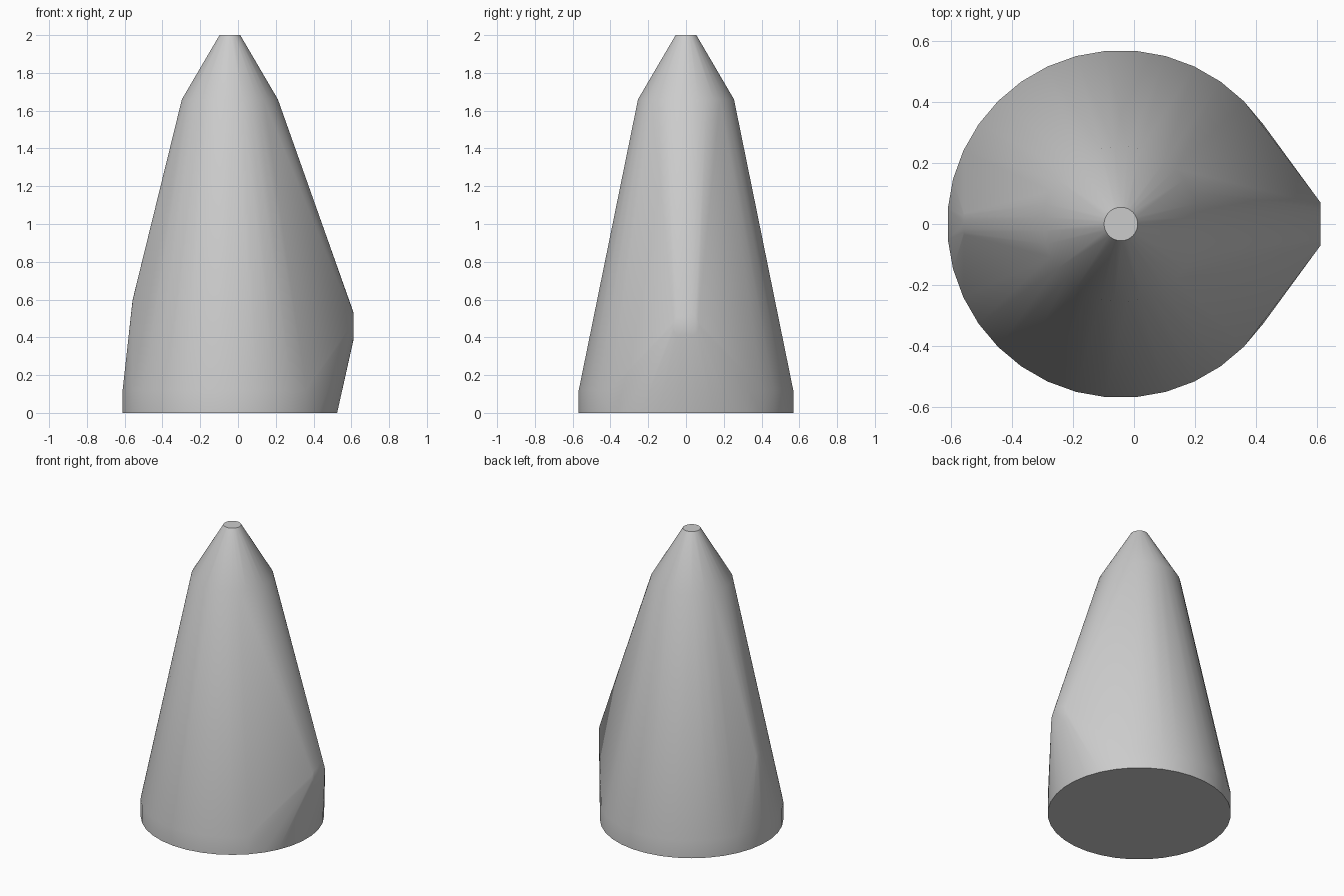
import bpy, bmesh
from math import sin, cos, pi, radians

cube = bpy.data.objects.get("Cube")
if cube:
    bpy.data.objects.remove(cube, do_unlink=True)

AXIS_X = -0.043
SIDES = 36

grey = bpy.data.materials.new("light_grey")
grey.use_nodes = True
colour = (0.6, 0.6, 0.6, 1)
grey.diffuse_color = colour
grey.node_tree.nodes["Principled BSDF"].inputs["Base Color"].default_value = colour


def level_ring(bm, radius, z):
    """Horizontal ring around the cone's axis."""
    for i in range(SIDES):
        a = 2 * pi * (i + 0.5) / SIDES
        bm.verts.new((AXIS_X + radius * cos(a), radius * sin(a), z))


def side_ring(bm, radius, x, z, sides=16):
    """Upright ring facing along x, the end of a side stub."""
    for i in range(sides):
        a = 2 * pi * i / sides
        bm.verts.new((x, radius * cos(a), z + radius * sin(a)))


bm = bmesh.new()

# Base rim, tapering body, shoulder and blunt tip
for radius, z in [(0.57, 0), (0.57, 0.12), (0.255, 1.66), (0.055, 2)]:
    level_ring(bm, radius, z)

# Large stub on the left, small stub on the right
side_ring(bm, 0.07, 0.612, 0.46)
side_ring(bm, 0.038, -0.558, 0.56)

# Stretch one taut skin around all rings
hull = bmesh.ops.convex_hull(bm, input=bm.verts[:])
bmesh.ops.delete(bm, geom=[v for v in bm.verts if not v.link_faces], context='VERTS')
bmesh.ops.dissolve_limit(bm, angle_limit=radians(0.3), verts=bm.verts[:], edges=bm.edges[:])
bmesh.ops.recalc_face_normals(bm, faces=bm.faces[:])

mesh = bpy.data.meshes.new("cone_body")
bm.to_mesh(mesh)
bm.free()
mesh.materials.append(grey)
body = bpy.data.objects.new("cone_body", mesh)
bpy.context.collection.objects.link(body)

# Smooth flanks with crisp base and tip
bpy.ops.object.select_all(action='DESELECT')
body.select_set(True)
bpy.context.view_layer.objects.active = body
bpy.ops.object.shade_smooth_by_angle(angle=radians(40))
